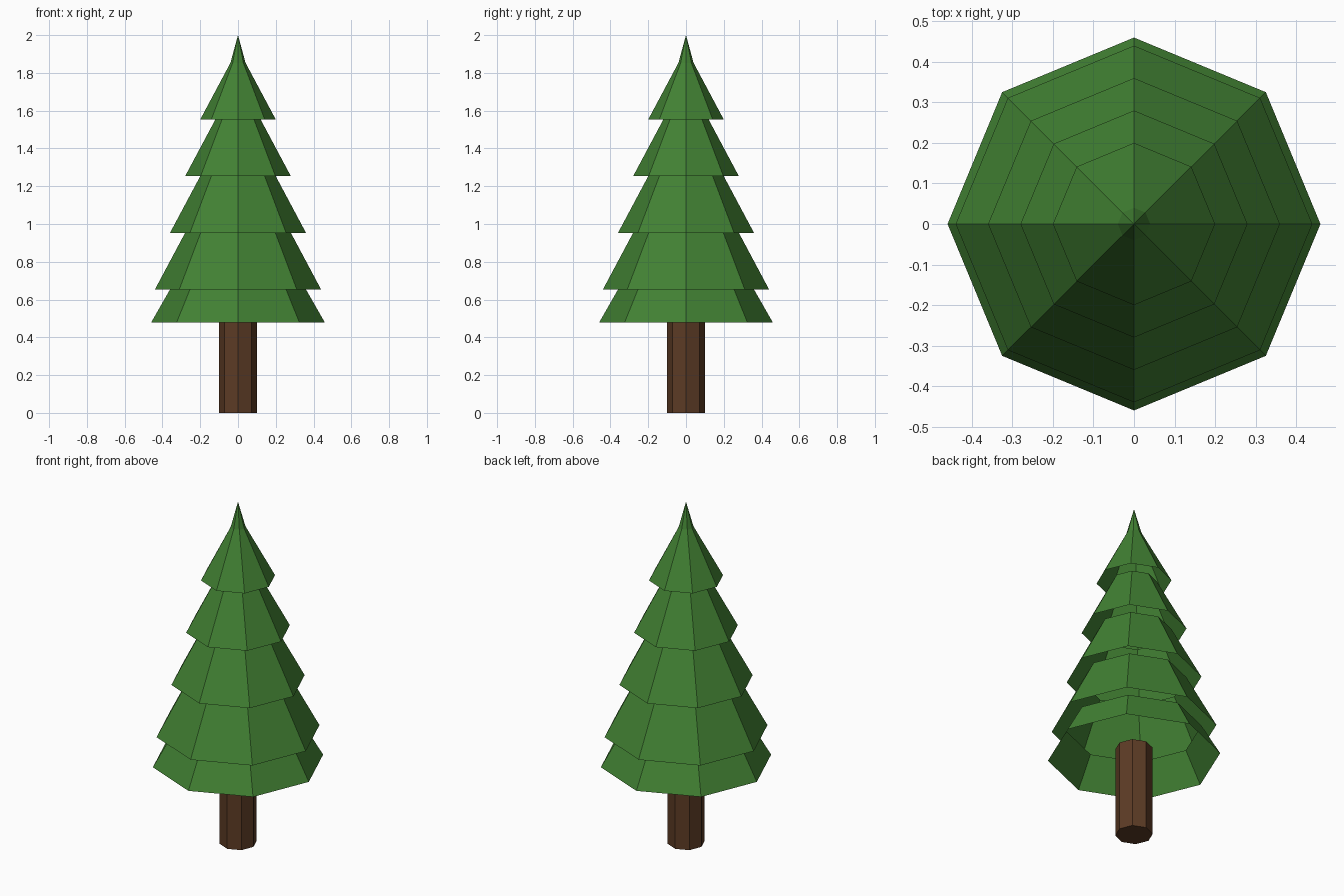
import bpy, bmesh, math

if "Cube" in bpy.data.objects:
    bpy.data.objects.remove(bpy.data.objects["Cube"])

SIDES = 8


def material(name, color):
    m = bpy.data.materials.new(name)
    m.diffuse_color = (*color, 1)
    m.use_nodes = True
    m.node_tree.nodes["Principled BSDF"].inputs["Base Color"].default_value = m.diffuse_color
    return m


green = material("needle green", (0.054, 0.220, 0.033))
brown = material("bark brown", (0.107, 0.044, 0.018))


def lathe(name, profile, mat, cap_bottom=False):
    """Faceted eight-sided shell from (radius, z) points, bottom to top."""
    bm = bmesh.new()
    rings = []
    for r, z in profile:
        if r == 0:
            rings.append([bm.verts.new((0, 0, z))] * SIDES)
        else:
            rings.append([bm.verts.new((r * math.cos(a), r * math.sin(a), z))
                          for a in (2 * math.pi * i / SIDES for i in range(SIDES))])
    for low, high in zip(rings, rings[1:]):
        for i in range(SIDES):
            j = (i + 1) % SIDES
            corners = [low[i], low[j], high[j], high[i]]
            bm.faces.new(list(dict.fromkeys(corners)))
    if cap_bottom:
        bm.faces.new(rings[0][::-1])
    mesh = bpy.data.meshes.new(name)
    bm.to_mesh(mesh)
    bm.free()
    mesh.materials.append(mat)
    obj = bpy.data.objects.new(name, mesh)
    bpy.context.collection.objects.link(obj)


# Trunk, ending just inside the lowest skirt
lathe("trunk", [(0.10, 0), (0.10, 0.53)], brown, cap_bottom=True)

# Short lowest skirt, open underneath
lathe("branch_skirt_1", [(0.46, 0.478), (0.36, 0.653)], green)

# Regular open skirts, each ending at the base of the next; the last has the tip
for k in range(4):
    r, z = 0.44 - 0.08 * k, 0.653 + 0.3 * k
    profile = [(r, z), (r - 0.16, z + 0.3)]
    if k == 3:
        profile.append((0, 2.0))
    lathe(f"branch_skirt_{k + 2}", profile, green)
